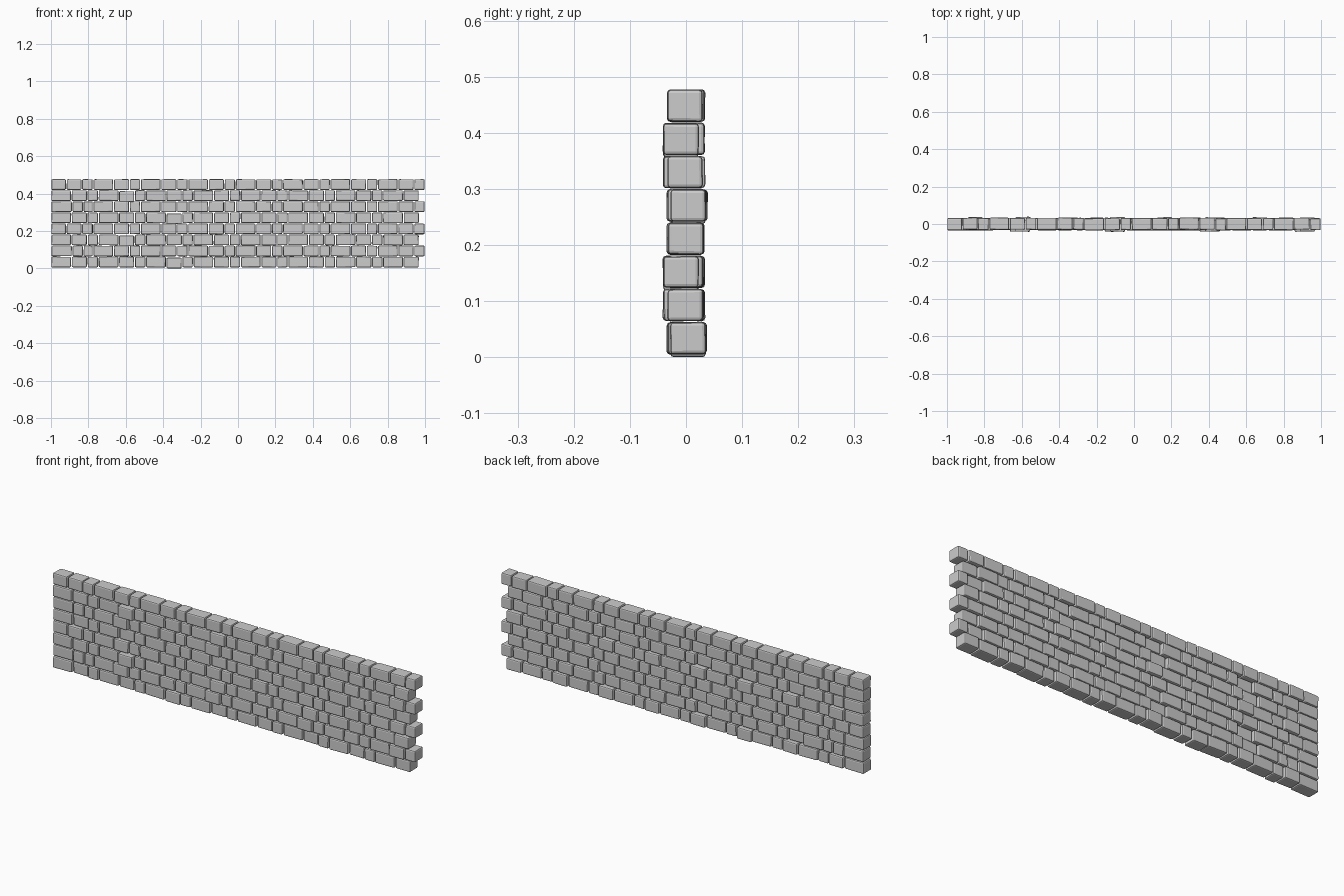
import bpy, bmesh, math, random
from mathutils import Matrix, Vector

if "Cube" in bpy.data.objects:
    bpy.data.objects.remove(bpy.data.objects["Cube"])

random.seed(4)
L, M, S = 0.109, 0.085, 0.0595      # large, medium and small brick cells
PITCH, HEIGHT, DEPTH, GAP = 0.0592, 0.0565, 0.063, 0.005

# Repeating courses: odd ones stop short at the right end, even ones run full length
row_b = [L, M, S] * 7 + [L, M]
row_a = [0.082, 0.083, 0.0605] + [L, M, S] * 7
row_c = [0.1135, S, 0.0525] + [L, M, S] * 7
courses = [row_b, row_c, row_b, row_a]


def add_brick(bm, centre, size, turn, tilt):
    m = (Matrix.Translation(centre) @ Matrix.Rotation(turn, 4, 'Z')
         @ Matrix.Rotation(tilt, 4, 'Y') @ Matrix.Diagonal((*size, 1)))
    verts = bmesh.ops.create_cube(bm, size=1, matrix=m)["verts"]
    for v in verts:                  # slightly uneven corners
        v.co += Vector([random.uniform(-0.0008, 0.0008) for _ in range(3)])


for r in range(8):
    bm = bmesh.new()
    x = -1.0
    kind = r % 4
    cells = courses[kind]
    for i, w in enumerate(cells):
        y = random.uniform(-0.003, 0.002)
        dz, turn, tilt = 0, random.uniform(-0.02, 0.02), random.uniform(-0.008, 0.008)
        # Loose bricks that sit out of line
        if kind == 0 and w == M:
            y = random.uniform(0.003, 0.007)
        if kind in (1, 2) and i % 6 == 4:
            y = -0.009
        if (kind == 0 and i == 7) or (kind == 2 and i == 4):
            dz = -0.005
        if i in (0, len(cells) - 1):
            turn = tilt = 0
        add_brick(bm, (x + w / 2, y, 0.0057 + HEIGHT / 2 + r * PITCH + dz),
                  (w - GAP, DEPTH, HEIGHT), turn, tilt)
        x += w
    # Worn, chamfered edges
    bmesh.ops.bevel(bm, geom=bm.edges[:], offset=0.006, segments=2,
                    profile=0.5, affect='EDGES')
    bmesh.ops.recalc_face_normals(bm, faces=bm.faces[:])
    mesh = bpy.data.meshes.new(f"brick_course_{r + 1}")
    bm.to_mesh(mesh)
    bm.free()
    ob = bpy.data.objects.new(f"brick_course_{r + 1}", mesh)
    bpy.context.collection.objects.link(ob)
